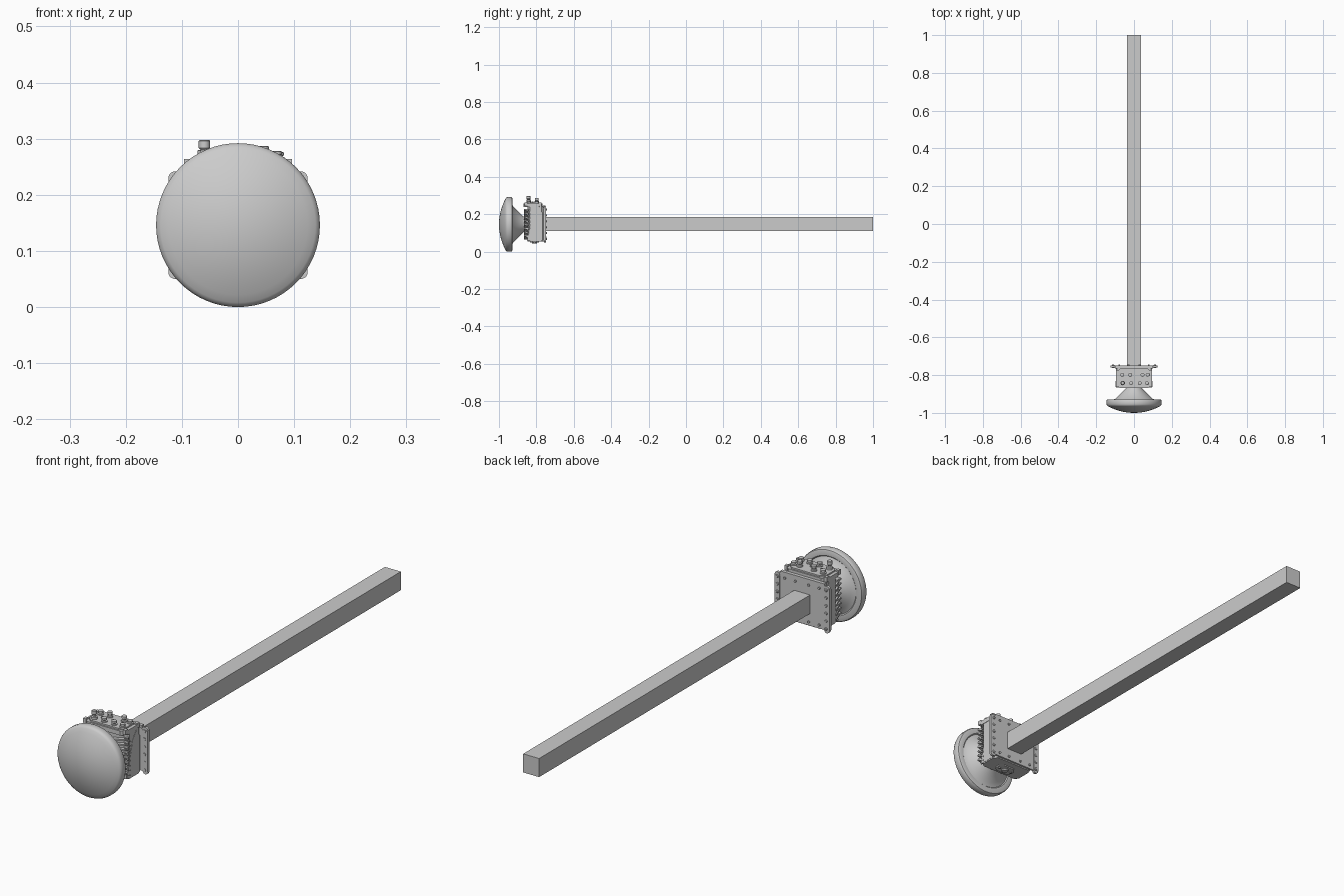
import bpy, bmesh, math
from mathutils import Matrix, Vector

if "Cube" in bpy.data.objects:
    bpy.data.objects.remove(bpy.data.objects["Cube"])

ZC = 0.146  # height of the dish axis


def finish(bm, name, smooth=False):
    bmesh.ops.recalc_face_normals(bm, faces=bm.faces)
    me = bpy.data.meshes.new(name)
    bm.to_mesh(me)
    bm.free()
    ob = bpy.data.objects.new(name, me)
    bpy.context.collection.objects.link(ob)
    if smooth:
        bpy.context.view_layer.objects.active = ob
        ob.select_set(True)
        bpy.ops.object.shade_smooth_by_angle(angle=math.radians(30))
        ob.select_set(False)
    return ob


def lathe(name, profile, loc, axis='Z', steps=24):
    """Revolve (radius, height) points about an axis through loc."""
    bm = bmesh.new()
    vs = [bm.verts.new((r, 0, h)) for r, h in profile]
    es = [bm.edges.new(p) for p in zip(vs, vs[1:])]
    bmesh.ops.spin(bm, geom=vs + es, cent=(0, 0, 0), axis=(0, 0, 1),
                   angle=2 * math.pi, steps=steps)
    bmesh.ops.remove_doubles(bm, verts=bm.verts, dist=1e-5)
    rot = Matrix.Rotation(-math.pi / 2, 4, 'X') if axis == 'Y' else Matrix()
    bm.transform(Matrix.Translation(loc) @ rot)
    return finish(bm, name, True)


def box(name, lo, hi, bevel=0.0, tilt=0.0):
    lo, hi = Vector(lo), Vector(hi)
    bm = bmesh.new()
    bmesh.ops.create_cube(bm, size=1)
    bm.transform(Matrix.Translation((lo + hi) / 2) @ Matrix.Rotation(tilt, 4, 'Y')
                 @ Matrix.Diagonal((*(hi - lo), 1)))
    ob = finish(bm, name)
    if bevel:
        m = ob.modifiers.new("edge", 'BEVEL')
        m.width, m.segments = bevel, 2
    return ob


def prism(name, pts, direction, matrix=Matrix()):
    """Extrude a flat outline along a direction."""
    bm = bmesh.new()
    f = bm.faces.new([bm.verts.new(p) for p in pts])
    r = bmesh.ops.extrude_face_region(bm, geom=[f], use_keep_orig=True)
    bmesh.ops.translate(bm, vec=direction,
                        verts=[v for v in r['geom'] if isinstance(v, bmesh.types.BMVert)])
    bm.transform(matrix)
    return finish(bm, name)


def octagon(x, y0, y1, z, c):
    return [(-x + c, y0, z), (x - c, y0, z), (x, y0 + c, z), (x, y1 - c, z),
            (x - c, y1, z), (-x + c, y1, z), (-x, y1 - c, z), (-x, y0 + c, z)]


# Dish: domed radome, rounded rim, stepped back and feed cone
dome = [(0.138 * t, -1 + 0.035 * t * t) for t in (i / 10 for i in range(11))]
rim = [(0.143, -0.961), (0.146, -0.954), (0.146, -0.936), (0.143, -0.930),
       (0.138, -0.928), (0.120, -0.928), (0.116, -0.932), (0.098, -0.925)]
cone = [(0.044, -0.872), (0.040, -0.864), (0.040, -0.845), (0, -0.845)]
lathe("dish", dome + rim + cone, (0, 0, ZC), 'Y', 64)

# Radio housing with chamfered corners, and its darker cap on top
prism("radio_housing", octagon(0.093, -0.848, -0.758, 0.055, 0.014), (0, 0, 0.188))
prism("housing_cap", octagon(0.095, -0.868, -0.766, 0.24, 0.02), (0, 0, 0.018))
prism("connector_panel", octagon(0.082, -0.862, -0.772, 0.258, 0.018), (0, 0, 0.006))

# Slanted cooling fins on the front and sides of the housing
for s in (-1, 1):
    for i in range(8):
        z = 0.066 + i * 0.02
        pts = [(s * 0.02, -0.866, z), (s * 0.096, -0.866, z + 0.016),
               (s * 0.096, -0.840, z + 0.016), (s * 0.02, -0.840, z)]
        prism(f"front_fin_{i}", pts, (0, 0, 0.006))
        # side ribs slope down towards the back
        side = [(s * 0.090, -0.862, z + 0.018), (s * 0.090, -0.832, z),
                (s * 0.090, -0.832, z + 0.006), (s * 0.090, -0.862, z + 0.025)]
        prism(f"side_fin_{i}", side, (s * 0.007, 0, 0))
    # sloping side panel that widens towards the bottom
    panel = [(s * 0.090, -0.850, 0.060), (s * 0.090, -0.766, 0.060),
             (s * 0.090, -0.766, 0.205), (s * 0.090, -0.790, 0.238),
             (s * 0.090, -0.815, 0.205)]
    prism("side_panel", panel, (s * 0.004, 0, 0))
    # small lugs at the cap corners
    for y in (-0.855, -0.78):
        box("cap_lug", (s * 0.09 - 0.006, y - 0.008, 0.245), (s * 0.09 + 0.006, y + 0.008, 0.264))

# Connectors in two rows: collar, hex-like nut and plug
for y, row in ((-0.842, ((-0.06, 0.298), (-0.015, 0.281), (0.03, 0.28), (0.068, 0.278))),
               (-0.798, ((-0.062, 0.28), (-0.02, 0.287), (0.045, 0.287), (0.072, 0.276)))):
    for x, top in row:
        h = top - 0.262
        lathe("connector", [(0, 0), (0.012, 0), (0.012, h * 0.3), (0.007, h * 0.35),
                            (0.007, h * 0.5), (0.010, h * 0.6), (0.010, h * 0.95),
                            (0.008, h), (0, h)], (x, y, 0.262), steps=16)
for x in (-0.04, 0.008, 0.052):
    lathe("panel_screw", [(0, 0), (0.005, 0), (0.005, 0.006), (0, 0.006)],
          (x, -0.82, 0.263), steps=8)

# Rear mounting plate with rounded ear tabs and rows of bolts
box("mounting_plate", (-0.118, -0.758, 0.060), (0.118, -0.750, 0.240))
for s in (-1, 1):
    for z in (0.062, 0.23):
        lathe("plate_ear", [(0, 0), (0.012, 0), (0.012, 0.010), (0, 0.010)],
              (s * 0.112, -0.759, z), 'Y', 20)
    box("plate_edge", (s * 0.112 - 0.012, -0.761, 0.062), (s * 0.112 + 0.012, -0.748, 0.23))
    for i in range(6):
        lathe("plate_bolt", [(0, 0), (0.006, 0), (0.006, 0.017), (0.004, 0.019), (0, 0.019)],
              (s * 0.110, -0.763, 0.068 + i * 0.0315), 'Y', 8)
    for z in (0.075, 0.225):
        for x in (0.03, 0.078):
            lathe("inner_bolt", [(0, 0), (0.005, 0), (0.005, 0.006), (0, 0.006)],
                  (s * x, -0.751, z), 'Y', 8)
box("plate_top_lip", (-0.10, -0.764, 0.236), (0.10, -0.750, 0.248))

# Underside port: cover plate, socket and two screws
prism("bottom_cover", octagon(0.04, -0.835, -0.785, 0.050, 0.014), (0, 0, 0.007))
lathe("bottom_port", [(0, 0), (0.012, 0), (0.014, 0.003), (0.014, 0.008), (0, 0.008)],
      (0, -0.81, 0.044), steps=16)
for s in (-1, 1):
    lathe("bottom_screw", [(0, 0), (0.005, 0), (0.005, 0.005), (0, 0.005)],
          (s * 0.028, -0.81, 0.046), steps=8)

# Long square support arm
box("support_arm", (-0.036, -0.752, 0.110), (0.036, 1.0, 0.186))
